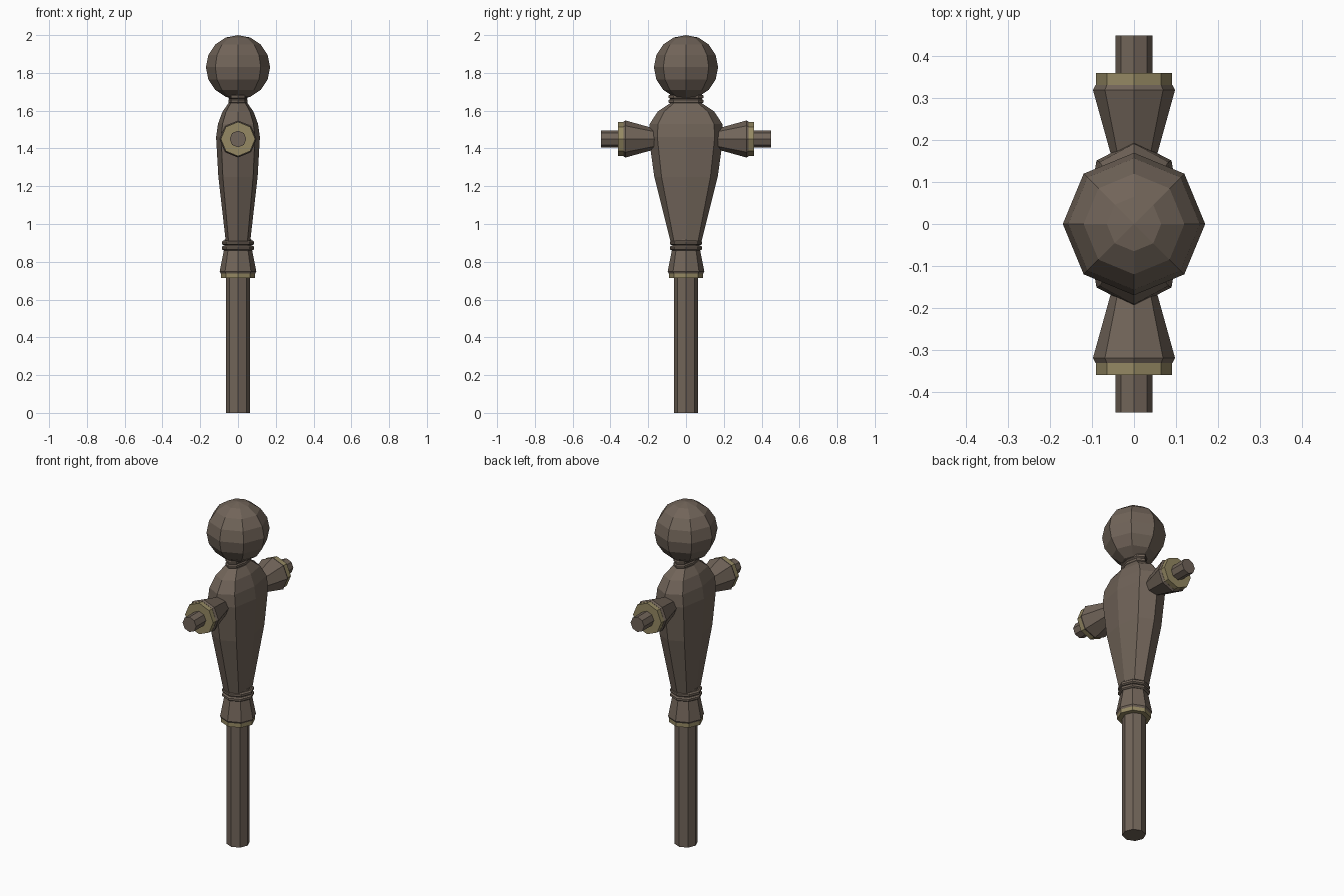
import bpy, bmesh, math
from mathutils import Matrix

cube = bpy.data.objects.get("Cube")
if cube:
    bpy.data.objects.remove(cube)

SIDES = 8


def material(name, rgb):
    m = bpy.data.materials.new(name)
    m.use_nodes = True
    m.diffuse_color = (*rgb, 1)
    m.node_tree.nodes["Principled BSDF"].inputs["Base Color"].default_value = (*rgb, 1)
    return m


brown = material("dark brown", (0.165, 0.128, 0.1))
brass = material("dull brass", (0.3, 0.25, 0.125))


def finish(name, bm, mat, matrix=None):
    bmesh.ops.recalc_face_normals(bm, faces=bm.faces)
    mesh = bpy.data.meshes.new(name)
    bm.to_mesh(mesh)
    bm.free()
    mesh.materials.append(mat)
    obj = bpy.data.objects.new(name, mesh)
    if matrix:
        obj.matrix_world = matrix
    bpy.context.collection.objects.link(obj)
    return obj


def loft(name, profile, mat, matrix=None, fullness=1.0):
    """Stack octagonal rings given as (height, x radius, y radius)."""
    bm = bmesh.new()
    rings = []
    for z, rx, ry in profile:
        ring = []
        for i in range(SIDES):
            a = math.tau * i / SIDES
            k = fullness if i % 2 else 1
            ring.append(bm.verts.new((rx * k * math.cos(a), ry * k * math.sin(a), z)))
        rings.append(ring)
    for low, high in zip(rings, rings[1:]):
        for i in range(SIDES):
            j = (i + 1) % SIDES
            bm.faces.new((low[i], low[j], high[j], high[i]))
    bm.faces.new(rings[0][::-1])
    bm.faces.new(rings[-1])
    return finish(name, bm, mat, matrix)


def turned(name, profile, mat, matrix=None):
    return loft(name, [(z, r, r) for z, r in profile], mat, matrix)


def bead(name, z, rx, ry):
    """Thin rounded ring around the stem."""
    h = 0.012
    loft(name, [(z - h, rx * 0.9, ry * 0.9), (z - h / 2, rx, ry),
                (z + h / 2, rx, ry), (z + h, rx * 0.9, ry * 0.9)], brown)


# Stem with its brass ferrule and flared socket
turned("stem", [(0, 0.063), (0.73, 0.063)], brown)
turned("stem_ferrule", [(0.715, 0.091), (0.738, 0.091)], brass)
turned("stem_socket", [(0.736, 0.09), (0.748, 0.097), (0.86, 0.075), (0.92, 0.07)], brown)
for i, z in enumerate((0.873, 0.9)):
    bead(f"lower_bead_{i + 1}", z, 0.086, 0.086)

# Flattened, swelling body
loft("body", [(0.91, 0.065, 0.083), (1.25, 0.104, 0.168), (1.46, 0.116, 0.197),
              (1.53, 0.106, 0.192), (1.595, 0.082, 0.15), (1.64, 0.05, 0.083)],
     brown, fullness=1.09)

# Neck and ball
loft("neck", [(1.63, 0.043, 0.078), (1.69, 0.043, 0.078)], brown)
for i, z in enumerate((1.65, 1.674)):
    bead(f"upper_bead_{i + 1}", z, 0.051, 0.092)
bm = bmesh.new()
bmesh.ops.create_uvsphere(bm, u_segments=SIDES, v_segments=8, radius=0.17)
finish("ball", bm, brown, Matrix.Translation((0, 0, 1.83)))

# Two matching side arms, front and back
for side, sign in (("front", 1), ("back", -1)):
    place = Matrix.Translation((0, 0, 1.45)) @ Matrix.Rotation(sign * math.pi / 2, 4, "X")
    turned(side + "_arm_socket", [(0.14, 0.048), (0.32, 0.098), (0.332, 0.092)], brown, place)
    turned(side + "_arm_ferrule", [(0.328, 0.091), (0.36, 0.091)], brass, place)
    turned(side + "_arm_rod", [(0.35, 0.044), (0.45, 0.044)], brown, place)
